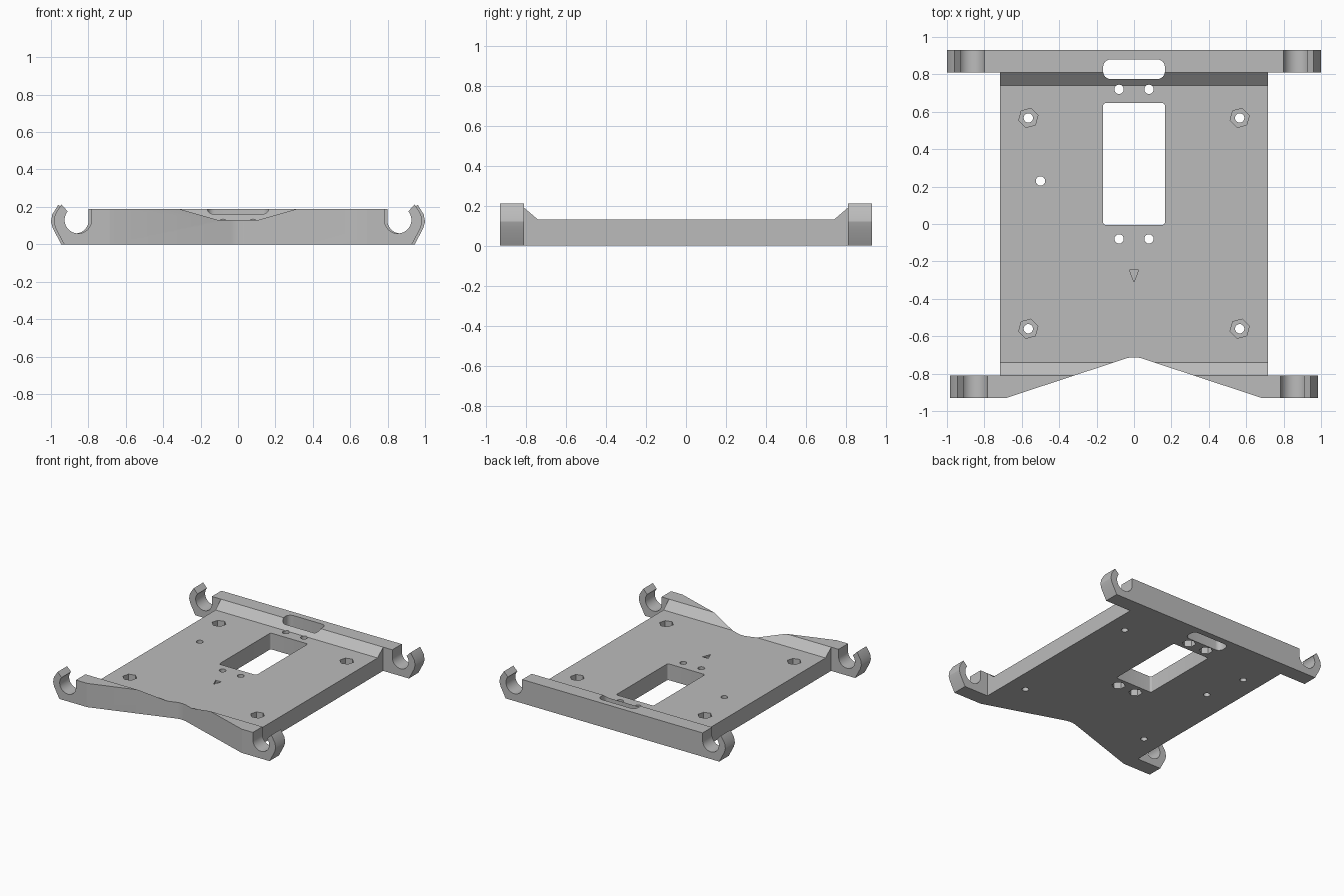
import bpy, bmesh
from math import cos, sin, radians

if "Cube" in bpy.data.objects:
    bpy.data.objects.remove(bpy.data.objects["Cube"], do_unlink=True)

grey = bpy.data.materials.new("plain grey")
grey.use_nodes = True
grey.diffuse_color = (0.5, 0.5, 0.5, 1)
grey.node_tree.nodes["Principled BSDF"].inputs["Base Color"].default_value = (0.5, 0.5, 0.5, 1)

PLACE = {"X": lambda a, b, t: (t, a, b),
         "Y": lambda a, b, t: (a, t, b),
         "Z": lambda a, b, t: (a, b, t)}


def prism(name, points, axis, low, high):
    """Extrude a 2D outline along an axis."""
    bm = bmesh.new()
    put = PLACE[axis]
    base = [bm.verts.new(put(a, b, low)) for a, b in points]
    top = [bm.verts.new(put(a, b, high)) for a, b in points]
    bm.faces.new(base)
    bm.faces.new(top)
    n = len(points)
    for i in range(n):
        j = (i + 1) % n
        bm.faces.new((base[i], base[j], top[j], top[i]))
    bmesh.ops.recalc_face_normals(bm, faces=bm.faces[:])
    mesh = bpy.data.meshes.new(name)
    bm.to_mesh(mesh)
    bm.free()
    mesh.materials.append(grey)
    obj = bpy.data.objects.new(name, mesh)
    bpy.context.collection.objects.link(obj)
    return obj


def combine(target, other, operation):
    """Apply a boolean and discard the helper."""
    mod = target.modifiers.new("boolean", "BOOLEAN")
    mod.object, mod.operation, mod.solver = other, operation, "EXACT"
    bpy.context.view_layer.objects.active = target
    bpy.ops.object.modifier_apply(modifier=mod.name)
    bpy.data.objects.remove(other, do_unlink=True)


def arc(x, y, r, start, end, steps):
    angles = [radians(start + (end - start) * i / steps) for i in range(steps + 1)]
    return [(x + r * cos(a), y + r * sin(a)) for a in angles]


def ring(x, y, r, sides, turn=0):
    return arc(x, y, r, turn, turn + 360, sides)[:-1]


def rounded(x0, x1, y0, y1, r):
    return (arc(x1 - r, y1 - r, r, 0, 90, 6) + arc(x0 + r, y1 - r, r, 90, 180, 6)
            + arc(x0 + r, y0 + r, r, 180, 270, 6) + arc(x1 - r, y0 + r, r, 270, 360, 6))


def cut(points, low=-0.1, high=0.4):
    cutter = prism("cutter", points, "Z", low, high)
    cutter.hide_render = True
    combine(plate, cutter, "DIFFERENCE")


# Plate with a raised, sloped rail at each end
half = [(0.93, 0), (0.93, 0.19), (0.81, 0.19), (0.74, 0.13)]
plate = prism("mounting_plate", half + [(-y, z) for y, z in reversed(half)], "X", -0.717, 0.717)

# Open round clips on the rail ends
for shift, low, high in ((-0.015, -0.93, -0.81), (0, 0.81, 0.93)):
    hook = [(0.945, 0), (0.99, 0.085), (1.0, 0.12), (0.993, 0.16), (0.96, 0.212)]
    hook += arc(0.87, 0.13, 0.072, 40, -180, 28)
    hook += [(0.798, 0.19)]
    profile = [(x + shift, z) for x, z in hook] + [(0.69, 0.19), (0.69, 0)]
    for side in (-1, 1):
        clip = prism("clip", [(side * x, z) for x, z in profile], "Y", low, high)
        combine(plate, clip, "UNION")

# V notch in the front edge
cut([(-0.683, -0.93), (-0.04, -0.718), (-0.015, -0.713), (0.015, -0.713),
     (0.04, -0.718), (0.683, -0.93), (0.683, -1.1), (-0.683, -1.1)])

# Central window and strap slot
cut(rounded(-0.165, 0.165, -0.005, 0.647, 0.015))
cut(rounded(-0.165, 0.165, 0.775, 0.88, 0.04))

# Corner screw holes with nut pockets on top
for x in (-0.565, 0.565):
    for y in (-0.56, 0.567):
        cut(ring(x, y, 0.025, 24))
        cut(ring(x, y, 0.053, 6, 15), 0.06, 0.4)

# Holes by the window with nut pockets underneath
for x in (-0.08, 0.08):
    for y in (-0.08, 0.72):
        cut(ring(x, y, 0.025, 24))
        cut(ring(x, y, 0.05, 6, 30), -0.1, 0.06)

# Single side hole and engraved arrow
cut(ring(-0.5, 0.23, 0.025, 24))
cut([(-0.025, -0.245), (0.025, -0.245), (0, -0.31)], 0.115, 0.4)

# Smooth round walls, sharp edges elsewhere
bpy.ops.object.select_all(action="DESELECT")
plate.select_set(True)
bpy.context.view_layer.objects.active = plate
bpy.ops.object.shade_smooth_by_angle(angle=radians(25))
